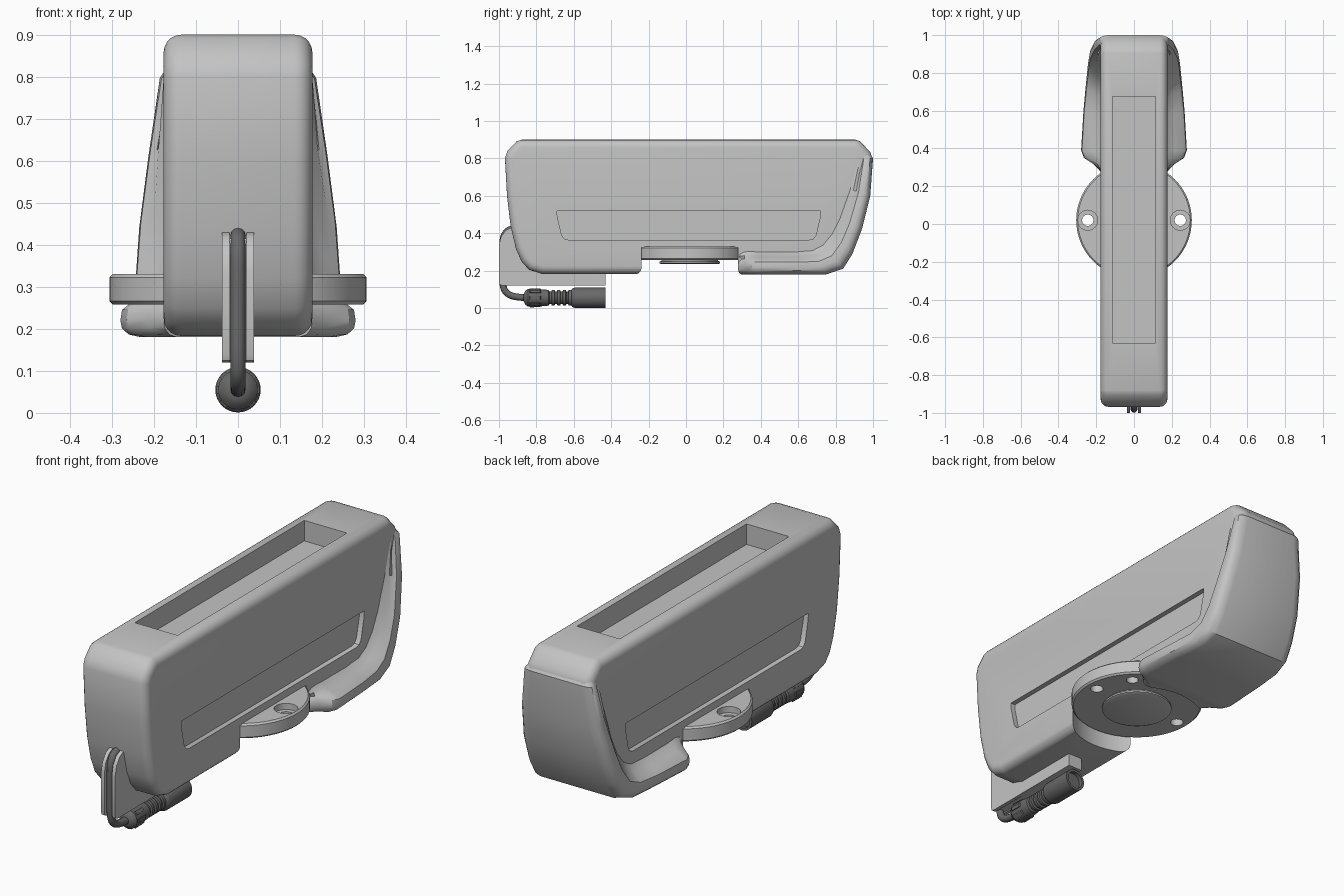
import bpy, bmesh, math
from mathutils import Matrix, Vector

cube = bpy.data.objects.get("Cube")
if cube:
    bpy.data.objects.remove(cube, do_unlink=True)


def material(name, v):
    m = bpy.data.materials.new(name)
    m.use_nodes = True
    m.diffuse_color = (v, v, v, 1)
    bsdf = next(n for n in m.node_tree.nodes if n.type == 'BSDF_PRINCIPLED')
    bsdf.inputs["Base Color"].default_value = (v, v, v, 1)
    return m


GREY = material("light grey", 0.55)
DARK = material("dark grey", 0.14)


def loft(name, rings, mat):
    """Skin a list of closed rings and cap both ends."""
    bm = bmesh.new()
    loops = [[bm.verts.new(p) for p in ring] for ring in rings]
    n = len(loops[0])
    for a, b in zip(loops, loops[1:]):
        for i in range(n):
            j = (i + 1) % n
            bm.faces.new((a[i], a[j], b[j], b[i]))
    bm.faces.new(loops[0])
    bm.faces.new(loops[-1])
    bmesh.ops.recalc_face_normals(bm, faces=bm.faces)
    me = bpy.data.meshes.new(name)
    bm.to_mesh(me)
    bm.free()
    ob = bpy.data.objects.new(name, me)
    bpy.context.collection.objects.link(ob)
    if mat:
        me.materials.append(mat)
    return ob


def prism(name, pts, x0, x1, mat=None):
    return loft(name, [[(x, y, z) for y, z in pts] for x in (x0, x1)], mat)


def lathe(name, profile, centre, axis='Z', mat=None, sides=48):
    """Revolve (radius, height) pairs round z or y."""
    rot = Matrix.Rotation(-math.pi / 2, 3, 'X') if axis == 'Y' else Matrix.Identity(3)
    turn = [2 * math.pi * i / sides for i in range(sides)]
    rings = [[rot @ Vector((r * math.cos(a), r * math.sin(a), h)) + Vector(centre)
              for a in turn] for r, h in profile]
    return loft(name, rings, mat)


def bevel(ob, width, segments, angle):
    m = ob.modifiers.new("bevel", 'BEVEL')
    m.width, m.segments = width, segments
    m.limit_method, m.angle_limit = 'ANGLE', math.radians(angle)
    m.use_clamp_overlap = False


def cut(ob, *cutters):
    for c in cutters:
        m = ob.modifiers.new("cut", 'BOOLEAN')
        m.operation, m.object, m.solver = 'DIFFERENCE', c, 'EXACT'
        c.hide_render = True


def finish(ob, angle=35):
    bpy.ops.object.select_all(action='DESELECT')
    ob.select_set(True)
    bpy.context.view_layer.objects.active = ob
    bpy.ops.object.convert(target='MESH')
    bpy.ops.object.shade_smooth_by_angle(angle=math.radians(angle))


# Main housing, a side profile with rounded long edges
front = [(-.88, .9), (-.905, .892), (-.955, .84), (-.968, .80), (-.957, .6),
         (-.938, .44), (-.91, .32), (-.88, .25), (-.84, .205), (-.77, .183)]
back = [(.76, .183), (.83, .21), (.88, .29), (.935, .42), (.98, .6),
        (.997, .8), (.985, .835), (.93, .892), (.905, .9)]
housing = prism("housing", front + back, -.177, .177, GREY)
bevel(housing, .042, 5, 60)

# Flared rear skirt: stations of outer point, inner point and half width
stations = [((.27, .18), (.27, .31), .17), ((.32, .18), (.31, .32), .215),
            ((.35, .18), (.35, .315), .265), ((.39, .18), (.39, .31), .28),
            ((.60, .18), (.58, .31), .268), ((.75, .18), (.67, .32), .256),
            ((.84, .21), (.72, .35), .248), ((.89, .29), (.77, .41), .243),
            ((.94, .42), (.81, .49), .235), ((.985, .6), (.86, .64), .213),
            ((1.0, .8), (.90, .79), .186), ((.97, .85), (.88, .85), .15)]
rings = []
for (y0, z0), (y1, z1), w in stations:
    half = [(w - .05, 0), (w - .02, .05), (w - .004, .16), (w, .3), (w - .004, .5),
            (w - .02, .6), (.17 + (w - .17) * .45, .72), (.17 + (w - .17) * .15, .86),
            (.165, 1.0), (.1, 1.05)]
    ring = half + [(-x, t) for x, t in reversed(half)]
    rings.append([(x, y0 + (y1 - y0) * t, z0 + (z1 - z0) * t) for x, t in ring])
skirt = loft("rear_skirt", rings, GREY)

# Cutters: top tray, side panels, round seat for the flange
tray = prism("tray_cutter", [(-.63, .8), (.675, .8), (.675, 1), (-.63, 1)], -.115, .115)
panel = [(-.69, .52), (-.688, .49), (-.665, .39), (-.65, .37), (-.63, .365),
         (.66, .365), (.68, .37), (.695, .39), (.718, .49), (.72, .52)]
panels = [prism("panel_cutter", panel, s * .152, s * .3) for s in (-1, 1)]
seat = lathe("seat_cutter", [(.312, .1), (.312, .325)], (0, .02, 0), sides=64)
cut(housing, tray, *panels, seat)
cut(skirt, seat)

# Mounting flange with countersunk screw holes and a hub below
flange = lathe("mounting_flange", [(.298, .258), (.306, .266), (.306, .322), (.298, .33)],
               (0, .02, 0), mat=GREY, sides=64)
holes = []
for s in (-1, 1):
    holes.append(lathe("hole_cutter", [(.03, .2), (.03, .4)], (s * .245, .02, 0), sides=24))
    holes.append(lathe("sink_cutter", [(.053, .3), (.053, .4)], (s * .245, .02, 0), sides=24))
holes.append(lathe("pin_cutter", [(.028, .2), (.028, .3)], (.17, .19, 0), sides=24))
cut(flange, *holes)
hub = lathe("flange_hub", [(.15, .235), (.163, .24), (.163, .248), (.152, .252), (.152, .27)],
            (0, .02, 0), mat=GREY)

# Cable bracket: two cheeks with a recessed core between them
cheek = [(-.86, .425), (-.935, .43), (-.965, .415), (-.99, .38), (-1, .335), (-1, .14),
         (-.995, .125), (-.98, .12), (-.43, .12), (-.43, .25), (-.86, .25)]
bracket = [prism("bracket_cheek", cheek, s * .02, s * .038, GREY) for s in (-1, 1)]
core = [(max(y, -.97), z) for y, z in cheek if z < .42 and not (-.99 < y < -.97)]
bracket.append(prism("bracket_core", core, -.021, .021, GREY))

# Cable running down the groove and under to the connector
curve = bpy.data.curves.new("cable", 'CURVE')
curve.dimensions = '3D'
curve.bevel_depth, curve.bevel_resolution, curve.resolution_u = .018, 4, 8
path = [(-.90, .428), (-.945, .425), (-.978, .385), (-.981, .32), (-.981, .2),
        (-.981, .13), (-.968, .085), (-.92, .057), (-.84, .055)]
spline = curve.splines.new('NURBS')
spline.points.add(len(path) - 1)
for p, (y, z) in zip(spline.points, path):
    p.co = (0, y, z, 1)
spline.use_endpoint_u = True
spline.order_u = 3
curve.materials.append(DARK)
cable = bpy.data.objects.new("cable", curve)
bpy.context.collection.objects.link(cable)

# Connector: grip collar, ribbed neck and socket
profile = [(.02, -.868), (.036, -.86), (.047, -.845), (.047, -.79), (.042, -.735)]
for k in range(4):
    y = -.73 + k * .03
    profile += [(.034, y), (.034, y + .01), (.042, y + .013), (.042, y + .027)]
profile += [(.05, -.607), (.054, -.595), (.054, -.43), (.042, -.43), (.042, -.45), (.01, -.45)]
connector = lathe("connector", profile, (0, 0, .055), 'Y', DARK, 32)
ribs = []
for k in range(8):
    rib = prism("grip_rib", [(-.84, .04), (-.77, .04), (-.78, .05), (-.835, .051)],
                -.009, .009, DARK)
    rib.data.transform(Matrix.Translation((0, 0, .055)) @ Matrix.Rotation(k * math.pi / 4, 4, 'Y'))
    ribs.append(rib)

for ob in [housing, skirt, flange, hub, cable, connector] + bracket + ribs:
    finish(ob)
for ob in [tray, seat] + panels + holes:
    bpy.data.objects.remove(ob, do_unlink=True)
